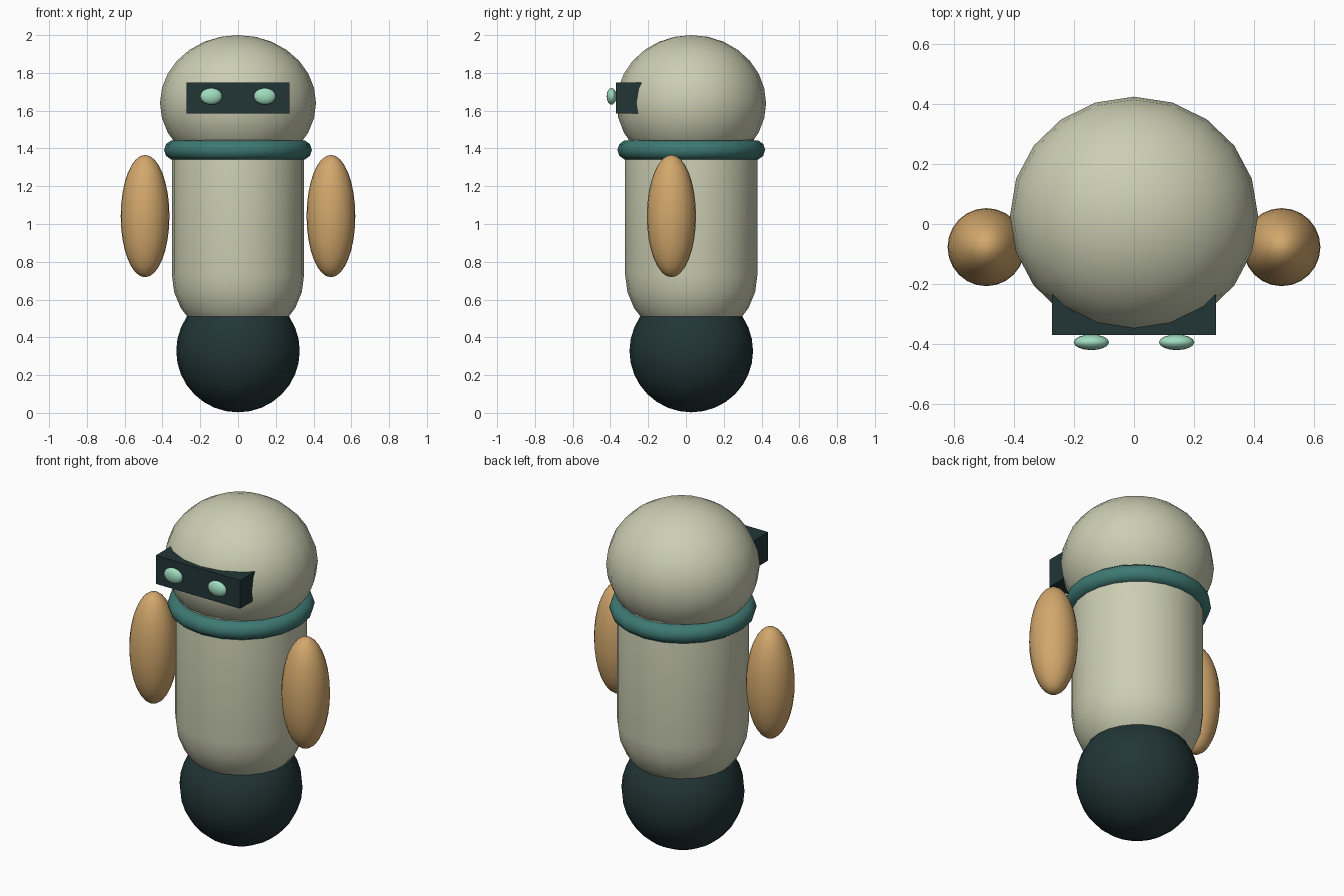
import bpy
import bmesh
import math
from mathutils import Vector

cube = bpy.data.objects.get("Cube")
if cube:
    bpy.data.objects.remove(cube, do_unlink=True)

AXIS_Y = 0.028  # depth of the body's vertical axis


def material(name, rgb):
    mat = bpy.data.materials.new(name)
    mat.use_nodes = True
    mat.diffuse_color = (*rgb, 1)
    shader = mat.node_tree.nodes["Principled BSDF"]
    shader.inputs["Base Color"].default_value = (*rgb, 1)
    shader.inputs["Roughness"].default_value = 0.6
    return mat


cream = material("cream", (0.60, 0.62, 0.45))
dark = material("dark_slate", (0.016, 0.036, 0.037))
teal = material("teal", (0.048, 0.19, 0.17))
tan = material("tan", (0.65, 0.39, 0.15))
mint = material("mint", (0.35, 0.72, 0.52))


def finish(name, mat, smooth=True):
    obj = bpy.context.object
    obj.name = obj.data.name = name
    obj.data.materials.append(mat)
    if smooth:
        bpy.ops.object.shade_smooth()
    return obj


def ellipsoid(name, center, radii, mat, segments=20, rings=14):
    bpy.ops.mesh.primitive_uv_sphere_add(
        segments=segments, ring_count=rings, radius=1, location=center)
    obj = finish(name, mat)
    for v in obj.data.vertices:
        v.co *= Vector(radii)
    return obj


def capsule(name, radius, low, high, mat, segments=24, rings=12):
    """Sphere split at its equator and stretched into a cylinder with domes."""
    bpy.ops.mesh.primitive_uv_sphere_add(
        segments=segments, ring_count=rings, radius=radius, location=(0, AXIS_Y, low))
    obj = finish(name, mat)
    bm = bmesh.new()
    bm.from_mesh(obj.data)
    upper = [f for f in bm.faces if f.calc_center_median().z > 0]
    lower = [f for f in bm.faces if f not in upper]
    rim = [e for e in bm.edges if all(abs(v.co.z) < 1e-4 for v in e.verts)]
    bmesh.ops.split_edges(bm, edges=rim)
    top_verts = {v for f in upper for v in f.verts}
    bmesh.ops.translate(bm, verts=list(top_verts), vec=(0, 0, high - low))
    open_edges = [e for e in bm.edges if e.is_boundary]
    bmesh.ops.bridge_loops(bm, edges=open_edges)
    for f in bm.faces:
        f.smooth = True
    bmesh.ops.recalc_face_normals(bm, faces=bm.faces)
    bm.to_mesh(obj.data)
    bm.free()
    return obj


# Ball base, torso and head
ellipsoid("base_ball", (0, AXIS_Y, 0.328), (0.327, 0.327, 0.325), dark, 24, 16)
capsule("torso", 0.35, 0.73, 1.34, cream)
ellipsoid("head", (0, AXIS_Y, 1.64), (0.413, 0.396, 0.36), cream)

# Neck collar
bpy.ops.mesh.primitive_torus_add(
    major_radius=0.338, minor_radius=0.053, major_segments=20, minor_segments=10,
    location=(0, AXIS_Y, 1.392))
finish("collar", teal)

# Visor block set into the face
bpy.ops.mesh.primitive_cube_add(size=1, location=(0, -0.285, 1.667))
visor = finish("visor", dark, smooth=False)
for v in visor.data.vertices:
    v.co *= Vector((0.546, 0.17, 0.166))

# Paired arms and eyes
for side, sign in (("left", 1), ("right", -1)):
    ellipsoid(side + "_arm", (sign * 0.492, -0.077, 1.042), (0.129, 0.13, 0.324), tan, 24, 16)
    ellipsoid(side + "_eye", (sign * 0.142, -0.394, 1.676), (0.059, 0.026, 0.044), mint, 16, 10)
